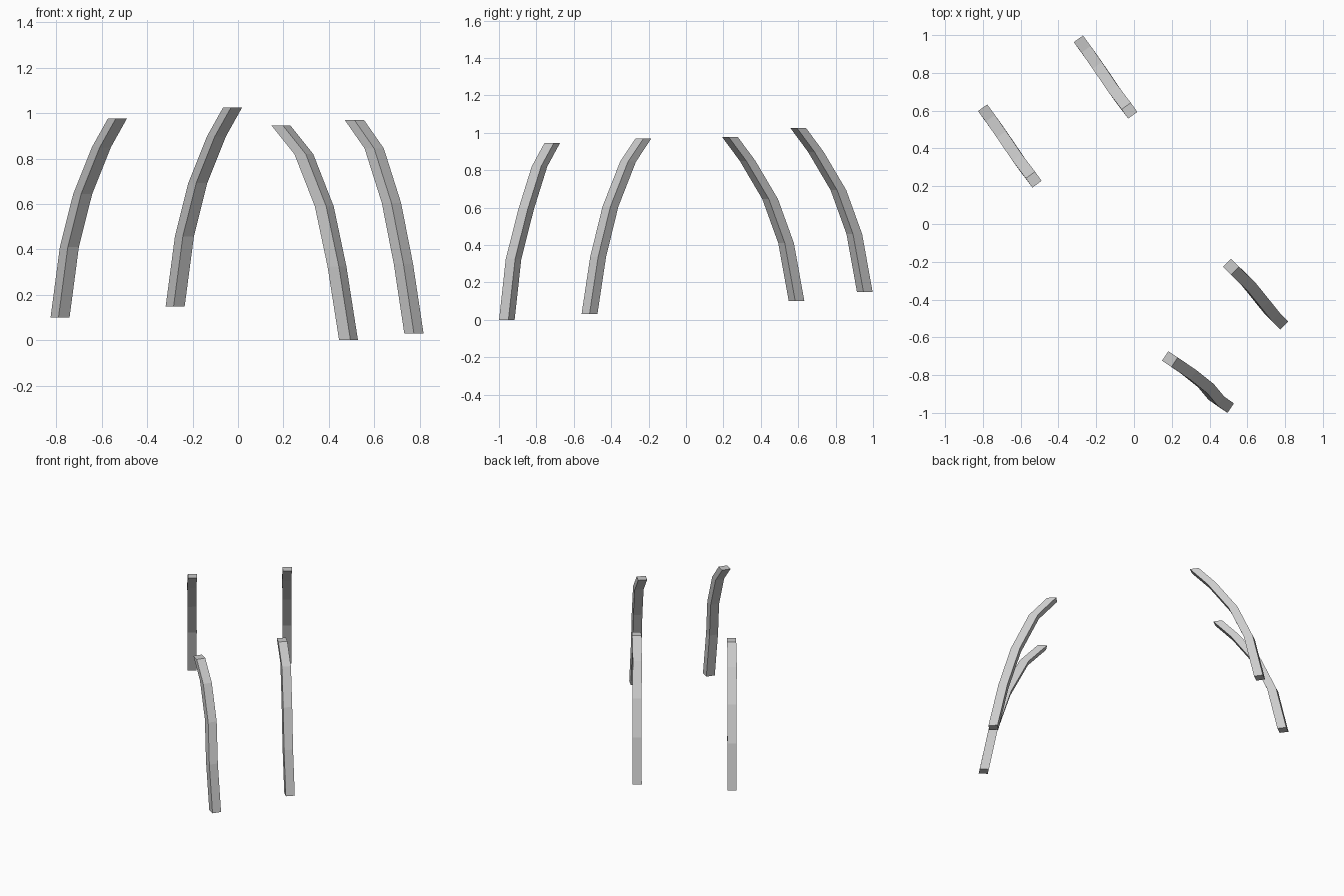
import bpy
import bmesh
from mathutils import Vector

cube = bpy.data.objects.get("Cube")
if cube:
    bpy.data.objects.remove(cube, do_unlink=True)

SIDE = 0.06  # square beam section

grey = bpy.data.materials.new("plain_grey")
grey.use_nodes = True
colour = (0.6, 0.6, 0.6, 1)
grey.diffuse_color = colour
grey.node_tree.nodes["Principled BSDF"].inputs["Base Color"].default_value = colour


def beam(name, path, lean):
    """Bent square beam: level square sections along a path, one side facing lean."""
    d = Vector((lean[0], lean[1], 0)).normalized() * SIDE / 2
    p = Vector((-d.y, d.x, 0))
    bm = bmesh.new()
    rings = []
    for point in path:
        c = Vector(point)
        rings.append([bm.verts.new(c + o) for o in (d + p, p - d, -d - p, d - p)])
    for low, high in zip(rings, rings[1:]):
        for i in range(4):
            j = (i + 1) % 4
            bm.faces.new((low[i], low[j], high[j], high[i]))
    bm.faces.new(rings[0])
    bm.faces.new(rings[-1])
    bmesh.ops.recalc_face_normals(bm, faces=bm.faces)
    mesh = bpy.data.meshes.new(name)
    bm.to_mesh(mesh)
    bm.free()
    mesh.materials.append(grey)
    bpy.context.collection.objects.link(bpy.data.objects.new(name, mesh))


# Back beams share one planar bend
bend = [(0, 0, 0), (0.041, -0.056, 0.31), (0.10, -0.141, 0.545),
        (0.182, -0.262, 0.75), (0.253, -0.356, 0.877)]
for name, foot in (("back_outer_beam", (-0.784, 0.591, 0.10)),
                   ("back_inner_beam", (-0.277, 0.956, 0.148))):
    beam(name, [Vector(foot) + Vector(b) for b in bend], (0.58, -0.81))

# Front beams also curve sideways
beam("front_inner_beam",
     [(0.487, -0.958, 0), (0.436, -0.922, 0.325), (0.38, -0.855, 0.59),
      (0.29, -0.783, 0.82), (0.19, -0.715, 0.945)], (0.83, -0.55))
beam("front_outer_beam",
     [(0.775, -0.516, 0.03), (0.729, -0.47, 0.335), (0.676, -0.404, 0.605),
      (0.60, -0.31, 0.845), (0.513, -0.227, 0.97)], (0.7, -0.7))
